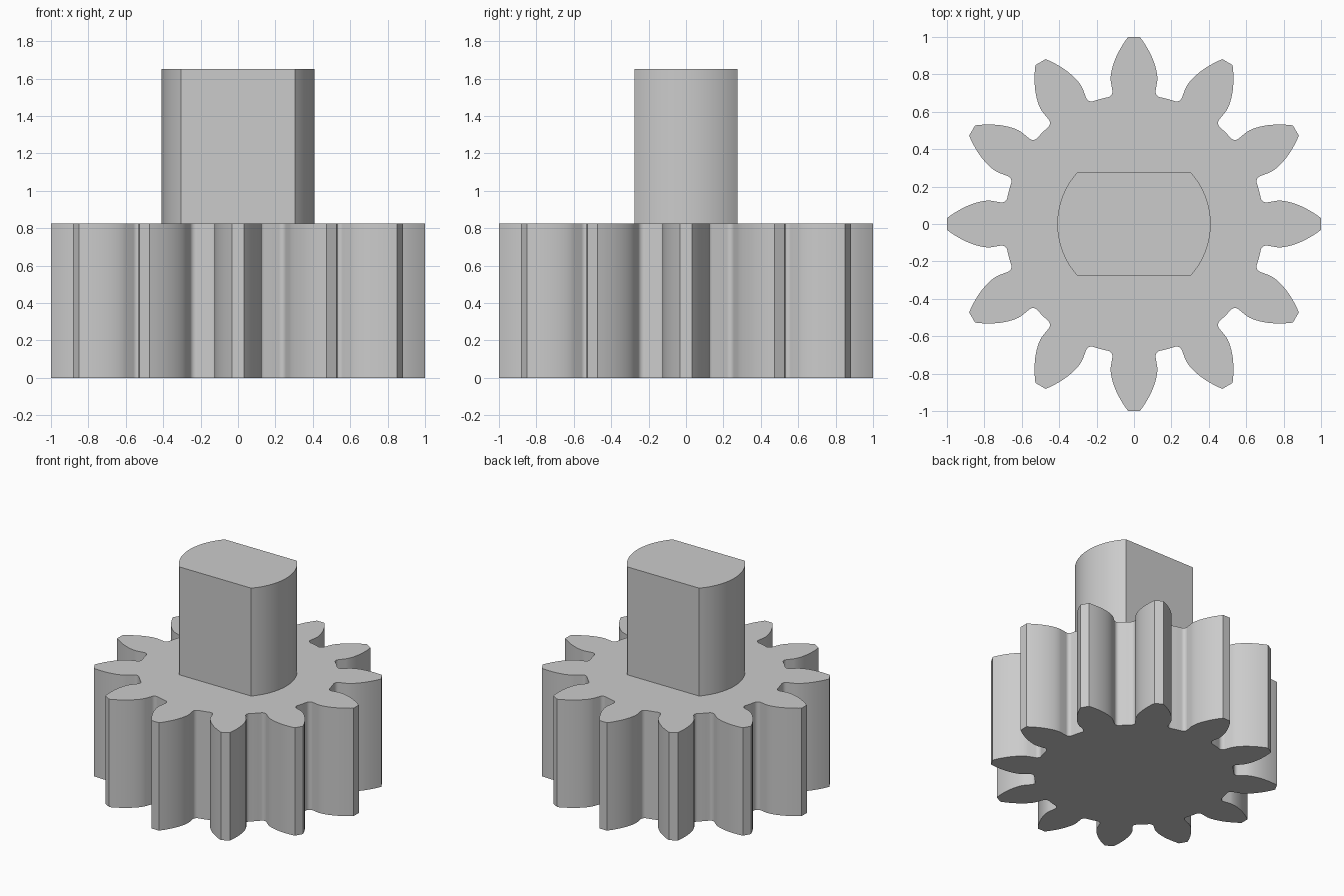
import bpy, bmesh, math

if "Cube" in bpy.data.objects:
    bpy.data.objects.remove(bpy.data.objects["Cube"])

TEETH = 12
TIP_R, BASE_R, ROOT_R = 1.0, 0.777, 0.692
FILLET = 0.03
BASE_HALF = 0.161          # half angle of a tooth at the base circle
GEAR_H, TOP_H = 0.825, 1.65

grey = bpy.data.materials.new("plain grey")
grey.diffuse_color = (0.6, 0.6, 0.6, 1)
grey.use_nodes = True
grey.node_tree.nodes["Principled BSDF"].inputs["Base Color"].default_value = grey.diffuse_color


def extrude_profile(name, points, z0, z1):
    """Extrude a closed outline of (x, y) points between two heights."""
    bm = bmesh.new()
    bottom = [bm.verts.new((x, y, z0)) for x, y in points]
    top = [bm.verts.new((x, y, z1)) for x, y in points]
    n = len(points)
    bm.faces.new(bottom[::-1])
    bm.faces.new(top)
    for i in range(n):
        j = (i + 1) % n
        bm.faces.new((bottom[i], bottom[j], top[j], top[i]))
    bmesh.ops.recalc_face_normals(bm, faces=bm.faces)
    mesh = bpy.data.meshes.new(name)
    bm.to_mesh(mesh)
    bm.free()
    mesh.materials.append(grey)
    obj = bpy.data.objects.new(name, mesh)
    bpy.context.collection.objects.link(obj)
    bpy.ops.object.select_all(action='DESELECT')
    obj.select_set(True)
    bpy.context.view_layer.objects.active = obj
    bpy.ops.object.shade_smooth_by_angle(angle=math.radians(25))
    return obj


def half_tooth():
    """Polar (radius, angle) points from tooth tip to gap, one side."""
    pts = []
    # involute flank
    for i in range(13):
        r = TIP_R + (BASE_R - TIP_R) * i / 12
        a = math.acos(min(1, BASE_R / r))
        pts.append((r, BASE_HALF - (math.tan(a) - a)))
    # rounded corner between the radial neck and the root circle
    cr = ROOT_R + FILLET
    ca = BASE_HALF + math.asin(FILLET / cr)
    cx, cy = cr * math.cos(ca), cr * math.sin(ca)
    for i in range(9):
        t = BASE_HALF - math.pi / 2 + (ca - BASE_HALF - math.pi / 2) * i / 8
        x, y = cx + FILLET * math.cos(t), cy + FILLET * math.sin(t)
        pts.append((math.hypot(x, y), math.atan2(y, x)))
    pts.append((ROOT_R, math.pi / TEETH - 0.02))
    return pts


# Toothed wheel
half = half_tooth()
tooth = [(r, -a) for r, a in reversed(half)] + half
outline = []
for k in range(TEETH):
    turn = 2 * math.pi * k / TEETH
    outline += [(r * math.cos(a + turn), r * math.sin(a + turn)) for r, a in tooth]
extrude_profile("gear_wheel", outline, 0, GEAR_H)

# Shaft with two flat sides
SHAFT_R, FLAT_Y = 0.41, 0.275
limit = math.asin(FLAT_Y / SHAFT_R)
shaft = []
for side in (0, math.pi):
    for i in range(25):
        t = side - limit + 2 * limit * i / 24
        shaft.append((SHAFT_R * math.cos(t), SHAFT_R * math.sin(t)))
extrude_profile("drive_shaft", shaft, GEAR_H, TOP_H)
